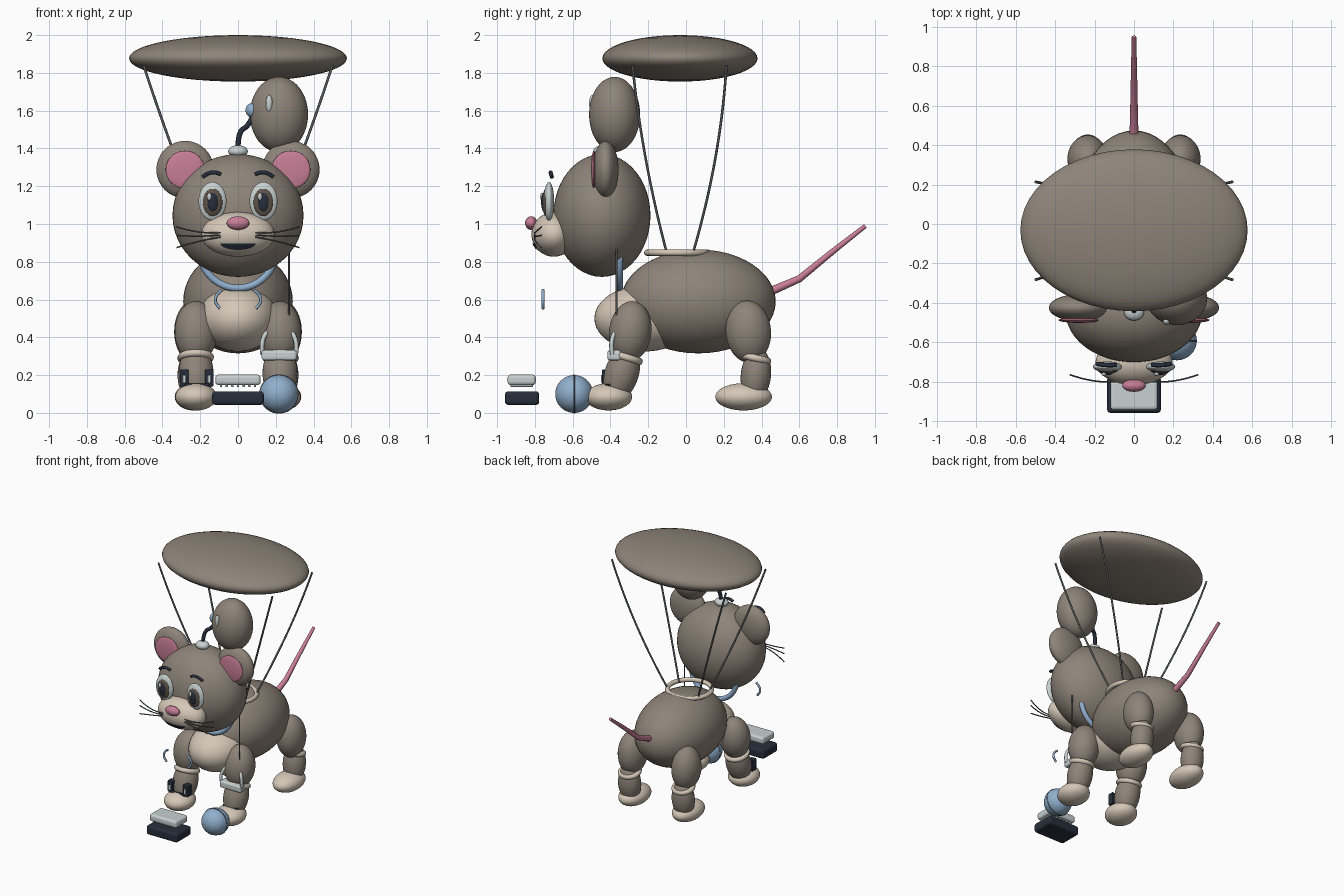
import bpy, bmesh, math
from mathutils import Matrix

cube = bpy.data.objects.get("Cube")
if cube:
    bpy.data.objects.remove(cube, do_unlink=True)


def material(name, rgb):
    m = bpy.data.materials.new(name)
    m.use_nodes = True
    color = (*rgb, 1)
    m.diffuse_color = color
    m.node_tree.nodes["Principled BSDF"].inputs["Base Color"].default_value = color
    return m


fur = material("taupe fur", (.27, .23, .19))
cream = material("cream", (.66, .57, .47))
pink = material("pink", (.58, .21, .31))
blue = material("light blue", (.28, .43, .61))
silver = material("silver", (.58, .64, .64))
navy = material("navy", (.02, .028, .045))
cord = material("grey cord", (.11, .12, .125))
brown = material("iris brown", (.11, .085, .065))


def finish(bm, name, loc, mat, tilt=0, smooth=True):
    me = bpy.data.meshes.new(name)
    bm.to_mesh(me)
    bm.free()
    for p in me.polygons:
        p.use_smooth = smooth
    me.materials.append(mat)
    ob = bpy.data.objects.new(name, me)
    ob.location = loc
    ob.rotation_euler.x = tilt
    bpy.context.collection.objects.link(ob)
    return ob


def ellipsoid(name, loc, radii, mat, tilt=0):
    bm = bmesh.new()
    bmesh.ops.create_uvsphere(bm, u_segments=48, v_segments=24, radius=1,
                              matrix=Matrix.Diagonal((*radii, 1)))
    return finish(bm, name, loc, mat, tilt)


def box(name, loc, size, mat, bevel=.01):
    bm = bmesh.new()
    bmesh.ops.create_cube(bm, size=1, matrix=Matrix.Diagonal((*size, 1)))
    ob = finish(bm, name, loc, mat, smooth=False)
    mod = ob.modifiers.new("rounded edges", "BEVEL")
    mod.width, mod.segments = bevel, 3
    return ob


def ring(name, loc, radius, thick, mat, tilt=0):
    bpy.ops.mesh.primitive_torus_add(location=loc, rotation=(tilt, 0, 0), major_radius=radius,
                                     minor_radius=thick, major_segments=48, minor_segments=12)
    ob = bpy.context.object
    ob.name = name
    ob.data.materials.append(mat)
    bpy.ops.object.shade_smooth()
    return ob


def tube(name, pts, r, mat, kind="NURBS", taper=1):
    cu = bpy.data.curves.new(name, "CURVE")
    cu.dimensions = "3D"
    cu.bevel_depth, cu.bevel_resolution, cu.use_fill_caps = r, 2, True
    sp = cu.splines.new(kind)
    sp.points.add(len(pts) - 1)
    for i, (p, q) in enumerate(zip(sp.points, pts)):
        p.co = (*q, 1)
        p.radius = 1 + (taper - 1) * i / (len(pts) - 1)
    if kind == "NURBS":
        sp.order_u, sp.use_endpoint_u = 3, True
    cu.materials.append(mat)
    ob = bpy.data.objects.new(name, cu)
    bpy.context.collection.objects.link(ob)
    return ob


def flip(pts, s):
    return [(s * x, y, z) for x, y, z in pts]


# Body, chest, head
ellipsoid("body", (0, .065, .59), (.29, .41, .275), fur)
ellipsoid("chest", (0, -.22, .5), (.21, .265, .175), cream)
ellipsoid("head", (0, -.445, 1.045), (.347, .257, .325), fur)
muzzle_c, muzzle_r = (0, -.70, .945), (.195, .118, .118)
ellipsoid("muzzle", muzzle_c, muzzle_r, cream)
ellipsoid("nose", (0, -.82, 1.005), (.06, .032, .036), pink)

# Mouth: half-moon plate laid on the muzzle
bm = bmesh.new()
rows = []
for j in range(5):
    row = []
    for i in range(21):
        x = -.092 + .184 * i / 20
        z = .897 - j / 4 * .034 * math.sqrt(max(.02, 1 - (x / .094) ** 2))
        d = 1 - (x / muzzle_r[0]) ** 2 - ((z - muzzle_c[2]) / muzzle_r[2]) ** 2
        row.append(bm.verts.new((x, muzzle_c[1] - muzzle_r[1] * math.sqrt(d) - .006, z)))
    rows.append(row)
for a, b in zip(rows, rows[1:]):
    for i in range(20):
        bm.faces.new((a[i], b[i], b[i + 1], a[i + 1]))
finish(bm, "mouth", (0, 0, 0), navy)

# Paired face parts
for s, side in ((1, "left"), (-1, "right")):
    ellipsoid(side + "_ear", (s * .28, -.425, 1.288), (.152, .068, .152), fur)
    ellipsoid(side + "_inner_ear", (s * .28, -.488, 1.288), (.103, .014, .1), pink)
    ellipsoid(side + "_eye", (s * .135, -.725, 1.12), (.074, .027, .102), silver)
    ellipsoid(side + "_iris", (s * .134, -.742, 1.115), (.052, .018, .073), brown)
    ellipsoid(side + "_pupil", (s * .134, -.75, 1.115), (.031, .017, .052), navy)
    ellipsoid(side + "_eye_glint", (s * .134 - .018, -.762, 1.145), (.012, .01, .02), silver)
    tube(side + "_brow", flip([(.188, -.71, 1.248), (.14, -.72, 1.29), (.09, -.715, 1.262)], s),
         .011, navy)
    for k, tip in enumerate((.985, .94, .875)):
        tube(f"{side}_whisker_{k}", flip([(.09, -.80, .955 - .012 * k), (.2, -.81, .945 - .015 * k),
                                          (.325, -.765, tip)], s), .004, cord)

# Collar with loose hooks, side strap
ring("collar", (0, -.352, .86), .2, .019, blue, math.pi / 2)
for s, side in ((1, "left"), (-1, "right")):
    tube(side + "_collar_hook", flip([(.085, -.757, .65), (.15, -.757, .605), (.095, -.757, .553)], s),
         .008, blue)
tube("side_strap", [(.27, -.367, .5), (.27, -.367, .87)], .005, cord, "POLY")

# Legs
for s, side in ((1, "left"), (-1, "right")):
    f, b = side + "_front_", side + "_back_"
    ellipsoid(f + "upper_leg", (s * .222, -.295, .43), (.113, .112, .162), fur, -.12)
    ellipsoid(f + "lower_leg", (s * .222, -.34, .21), (.092, .09, .155), fur, -.3)
    ring(f + "leg_band", (s * .222, -.32, .295), .076, .019, cream, -.3)
    ellipsoid(f + "foot", (s * .222, -.41, .085), (.11, .125, .072), cream)
    ellipsoid(b + "upper_leg", (s * .235, .33, .43), (.103, .12, .165), fur, .08)
    ellipsoid(b + "lower_leg", (s * .235, .37, .2), (.085, .08, .145), fur, -.1)
    ring(b + "leg_band", (s * .235, .367, .29), .068, .019, cream, -.25)
    ellipsoid(b + "foot", (s * .235, .305, .085), (.1, .15, .072), cream)

# Cuff on the left front leg
box("leg_cuff", (.218, -.38, .305), (.185, .072, .054), silver, .014)
for s in (-1, 1):
    tube("cuff_loop", [(.218 + s * .088, -.39, .31), (.218 + s * .1, -.405, .39),
                       (.218 + s * .062, -.372, .43)], .012, silver)
ellipsoid("left_foot_pad", (.222, -.4, .147), (.07, .04, .014), navy)

# Buckle on the right front leg
for x in (-.285, -.152):
    box("buckle_post", (x, -.42, .185), (.045, .05, .09), navy, .006)
    box("buckle_stud", (x, -.447, .18), (.018, .008, .04), silver, .003)
box("buckle_bar", (-.218, -.42, .147), (.13, .06, .016), navy, .005)

# Ball with seam
ellipsoid("ball", (.217, -.592, .1), (.102, .1, .1), blue)
ring("ball_seam", (.217, -.592, .1), .1, .004, cord, math.pi / 2)

# Floating box and lid
box("dark_slab", (0, -.868, .078), (.274, .182, .072), navy, .018)
box("silver_slab", (0, -.87, .175), (.24, .15, .056), silver, .018)
for i in range(7):
    box("slab_rib", (-.09 + .03 * i, -.87, .143), (.012, .12, .012), silver, .003)

# Antenna and bulb
ellipsoid("antenna_base", (0, -.445, 1.385), (.052, .045, .032), silver)
tube("antenna", [(0, -.44, 1.4), (0, -.43, 1.49), (.06, -.4, 1.52), (.085, -.385, 1.59)], .014, navy)
ellipsoid("antenna_knob", (.08, -.4, 1.602), (.04, .04, .04), blue)
ellipsoid("antenna_bulb", (.217, -.378, 1.58), (.154, .135, .199), fur)
ellipsoid("bulb_highlight", (.165, -.495, 1.637), (.018, .018, .046), silver)

# Canopy, harness and cords
ellipsoid("canopy", (0, -.032, 1.877), (.577, .411, .123), fur)
ring("harness_ring", (0, -.045, .848), .16, .017, cream)
for s in (-1, 1):
    for top, mid, low in ((-.283, -.235, -.1), (.214, .185, .035)):
        tube("canopy_cord", [(s * .5, top, 1.84), (s * .34, mid, 1.35), (s * .13, low, .84)],
             .007, cord)

# Tail
tube("tail", [(0, .44, .64), (0, .6, .71), (0, .79, .865), (0, .95, .99)], .023, pink, "POLY", .5)
